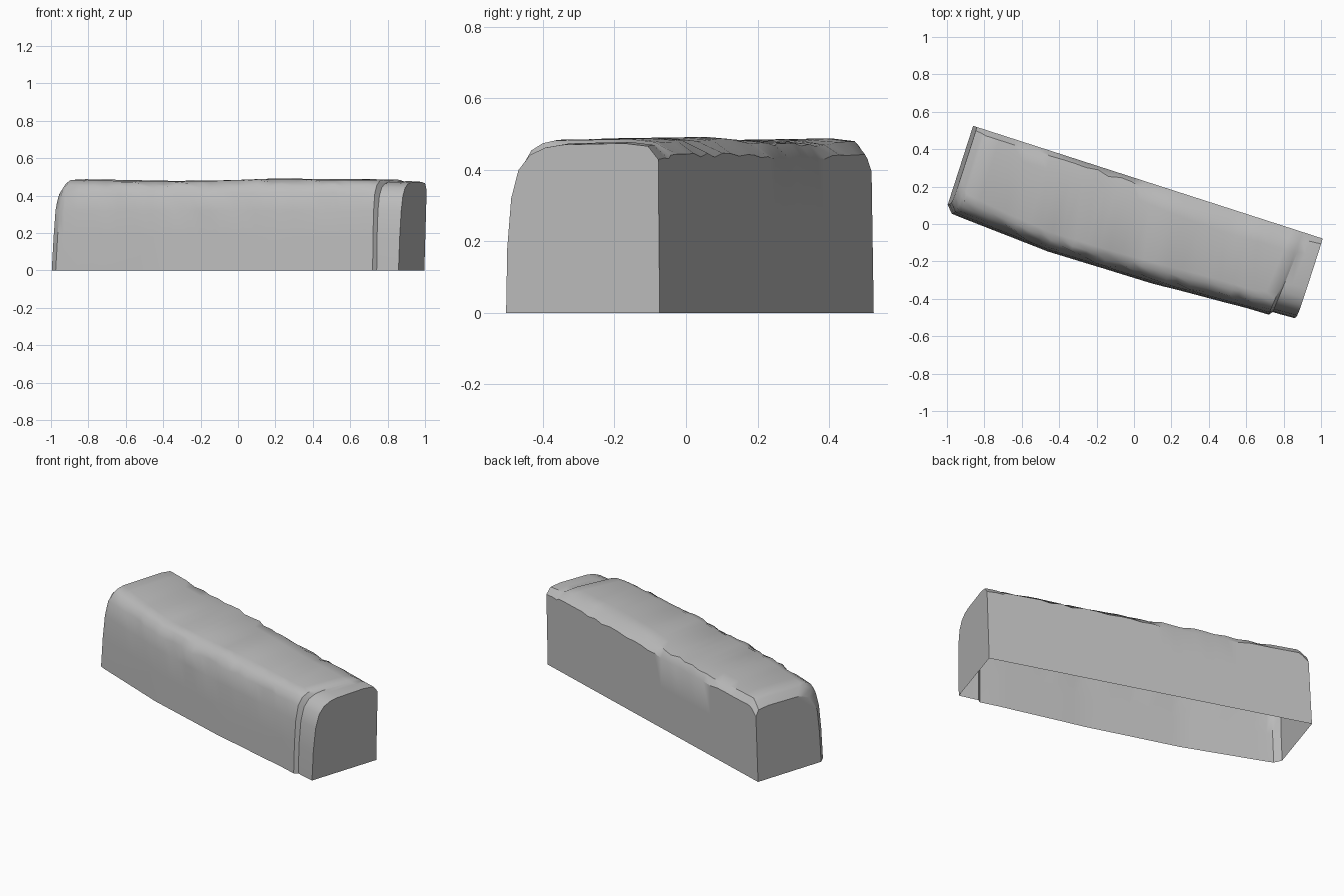
import bpy, bmesh, random
from math import radians
from mathutils import Vector

if "Cube" in bpy.data.objects:
    bpy.data.objects.remove(bpy.data.objects["Cube"])
random.seed(4)

stone = bpy.data.materials.new("grey stone")
stone.use_nodes = True
GREY = (0.5, 0.5, 0.5, 1)
stone.diffuse_color = GREY
stone.node_tree.nodes["Principled BSDF"].inputs["Base Color"].default_value = GREY

# Block axes on the ground: along its length, and across from back to front
CORNER = Vector((-0.86, 0.525, 0))
ALONG = Vector((0.952, -0.307, 0))
ACROSS = Vector((-0.307, -0.952, 0))

# Stations: distance along, front depth, top height, front rounding, back chamfer
KEYS = [
    (0.0, 0.443, 0.44, 0.9, 0.02), (0.035, 0.482, 0.475, 0.85, 0.025),
    (0.08, 0.486, 0.488, 0.75, 0.03), (0.31, 0.5, 0.484, 0.65, 0.03),
    (0.58, 0.517, 0.479, 0.6, 0.025), (0.9, 0.512, 0.483, 0.6, 0.03),
    (1.15, 0.509, 0.492, 0.65, 0.05), (1.45, 0.492, 0.489, 0.65, 0.06),
    (1.7, 0.478, 0.488, 0.6, 0.05), (1.815, 0.476, 0.486, 0.75, 0.05),
    (1.83, 0.456, 0.476, 0.95, 0.04), (1.87, 0.455, 0.478, 1.0, 0.035),
    (1.95, 0.451, 0.474, 1.0, 0.03),
]


def stations():
    """Fill the long spans with worn, slightly irregular in-between sections."""
    for a, b in zip(KEYS, KEYS[1:]):
        steps = max(1, round((b[0] - a[0]) / 0.07))
        for i in range(steps):
            t = i / steps
            worn = 1.0 if 0.1 < a[0] < 1.75 else 0.0
            yield [p + (q - p) * t for p, q in zip(a, b)] + [worn]
    yield list(KEYS[-1]) + [0.0]


def section(front, top, r, back):
    """Cross-section from the back foot, over the top, to the front foot."""
    return [(0, 0), (0, 0.25), (0, top - 0.045), (back, top - 0.008),
            (back + 0.07, top), (front - 0.17 * r, top - 0.004),
            (front - 0.12 * r, top - 0.012), (front - 0.075 * r, top - 0.032),
            (front - 0.04 * r, top - 0.075), (front - 0.018 * r, 0.32),
            (front - 0.005, 0.18), (front, 0)]


# Hollow-bottomed stone shell lofted through the sections
bm = bmesh.new()
rings = []
for u, front, top, r, back, worn in stations():
    shift = random.uniform(-0.012, 0.012) * worn
    ring = []
    for i, (v, z) in enumerate(section(front, top, r, back)):
        if worn and i in (2, 3, 6, 7, 8):
            v += random.uniform(-0.009, 0.009) * (i > 2)
            z += random.uniform(-0.009, 0.005)
        slant = 0.08 * (0.45 - v) if 1.75 < u < 1.9 else 0
        lean = 0.03 * z if u > 1.9 else 0.05 * z if u < 0.05 else 0
        pos = CORNER + ALONG * (u + slant + lean + shift * (i > 5)) + ACROSS * v
        ring.append(bm.verts.new((pos.x, pos.y, z)))
    rings.append(ring)
for a, b in zip(rings, rings[1:]):
    for i in range(len(a) - 1):
        bm.faces.new((a[i], a[i + 1], b[i + 1], b[i]))
bm.faces.new(rings[0])
bm.faces.new(rings[-1][::-1])
bmesh.ops.recalc_face_normals(bm, faces=bm.faces)
# An upward-facing top shows that the open shell points outward
if sum(f.normal.z * f.calc_area() for f in bm.faces) < 0:
    bmesh.ops.reverse_faces(bm, faces=bm.faces)

mesh = bpy.data.meshes.new("stone_block")
bm.to_mesh(mesh)
bm.free()
mesh.materials.append(stone)
block = bpy.data.objects.new("stone_block", mesh)
bpy.context.collection.objects.link(block)
bpy.context.view_layer.objects.active = block
block.select_set(True)
bpy.ops.object.shade_smooth_by_angle(angle=radians(35))
